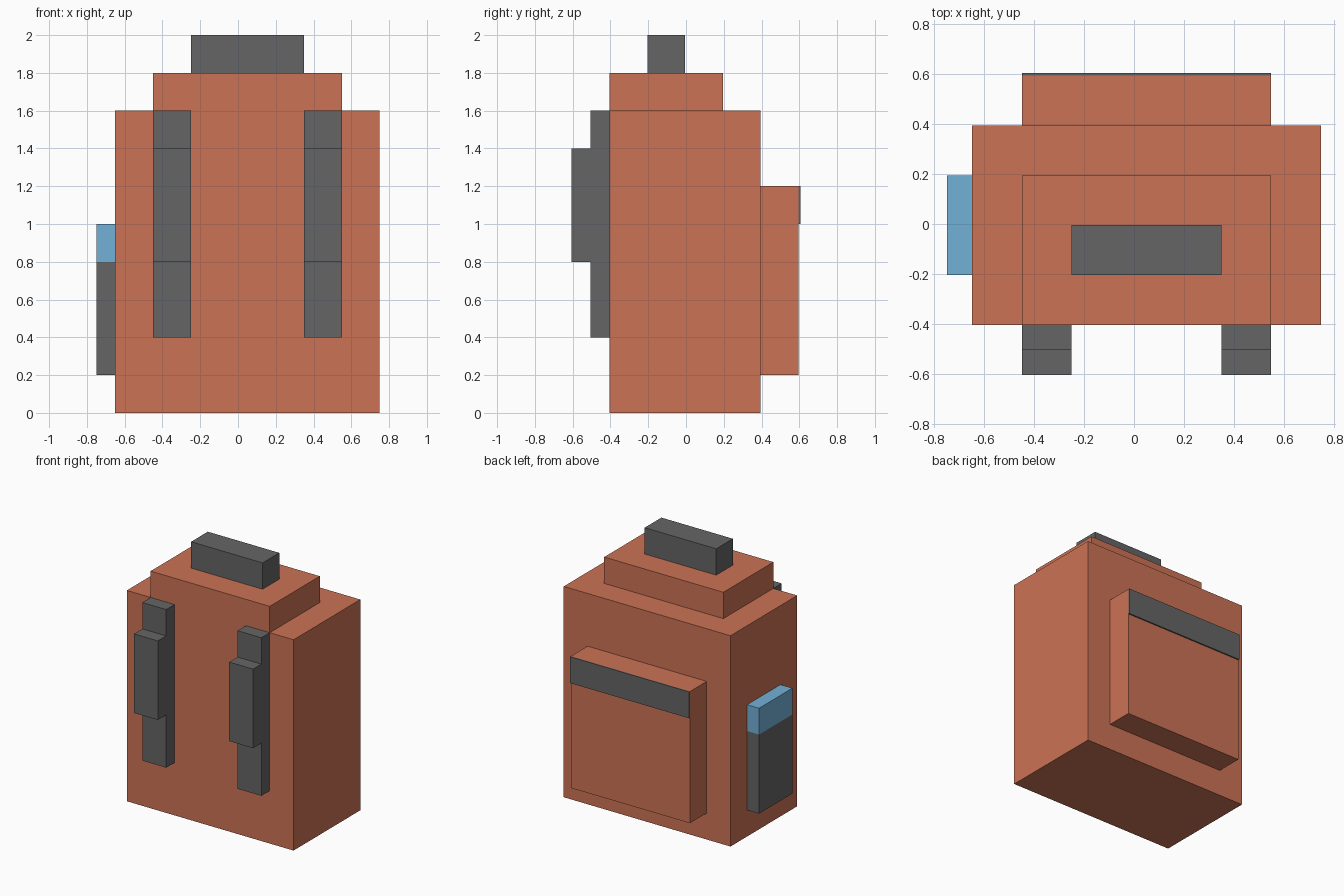
import bpy
import bmesh
from mathutils import Vector

if "Cube" in bpy.data.objects:
    bpy.data.objects.remove(bpy.data.objects["Cube"])


def material(name, rgb):
    mat = bpy.data.materials.new(name)
    mat.diffuse_color = (*rgb, 1)
    mat.use_nodes = True
    mat.node_tree.nodes["Principled BSDF"].inputs["Base Color"].default_value = mat.diffuse_color
    return mat


ORANGE = material("orange_fabric", (0.60, 0.17, 0.09))
DARK = material("dark_webbing", (0.13, 0.13, 0.13))
BLUE = material("blue_plastic", (0.17, 0.44, 0.67))


def box(name, x, y, z, mat):
    """Box spanning the given (min, max) range on each axis."""
    lo, hi = (Vector(c) for c in zip(x, y, z))
    bm = bmesh.new()
    bmesh.ops.create_cube(bm, size=1)
    bmesh.ops.scale(bm, vec=hi - lo, verts=bm.verts)
    bmesh.ops.translate(bm, vec=(lo + hi) / 2, verts=bm.verts)
    mesh = bpy.data.meshes.new(name)
    bm.to_mesh(mesh)
    bm.free()
    mesh.materials.append(mat)
    obj = bpy.data.objects.new(name, mesh)
    bpy.context.collection.objects.link(obj)
    return obj


# Main bag and raised lid
box("bag_body", (-0.65, 0.75), (-0.405, 0.395), (0, 1.6), ORANGE)
box("bag_lid", (-0.45, 0.55), (-0.405, 0.195), (1.6, 1.8), ORANGE)
box("carry_handle", (-0.25, 0.35), (-0.205, -0.005), (1.8, 2.0), DARK)

# Pair of shoulder straps, each with a thicker pad, either side of the bag centre
for side, x in (("left", -0.45), ("right", 0.35)):
    span = (x, x + 0.2)
    box(side + "_strap", span, (-0.505, -0.405), (0.4, 1.6), DARK)
    box(side + "_strap_pad", span, (-0.605, -0.505), (0.8, 1.4), DARK)

# Rear pocket with a thin flap along its top edge
box("pocket", (-0.45, 0.55), (0.395, 0.595), (0.2, 1.2), ORANGE)
box("pocket_flap", (-0.45, 0.55), (0.595, 0.605), (1.0, 1.2), DARK)

# Side holder with a bottle showing above it
box("bottle_holder", (-0.75, -0.65), (-0.205, 0.195), (0.2, 0.8), DARK)
box("bottle", (-0.75, -0.65), (-0.205, 0.195), (0.8, 1.0), BLUE)
